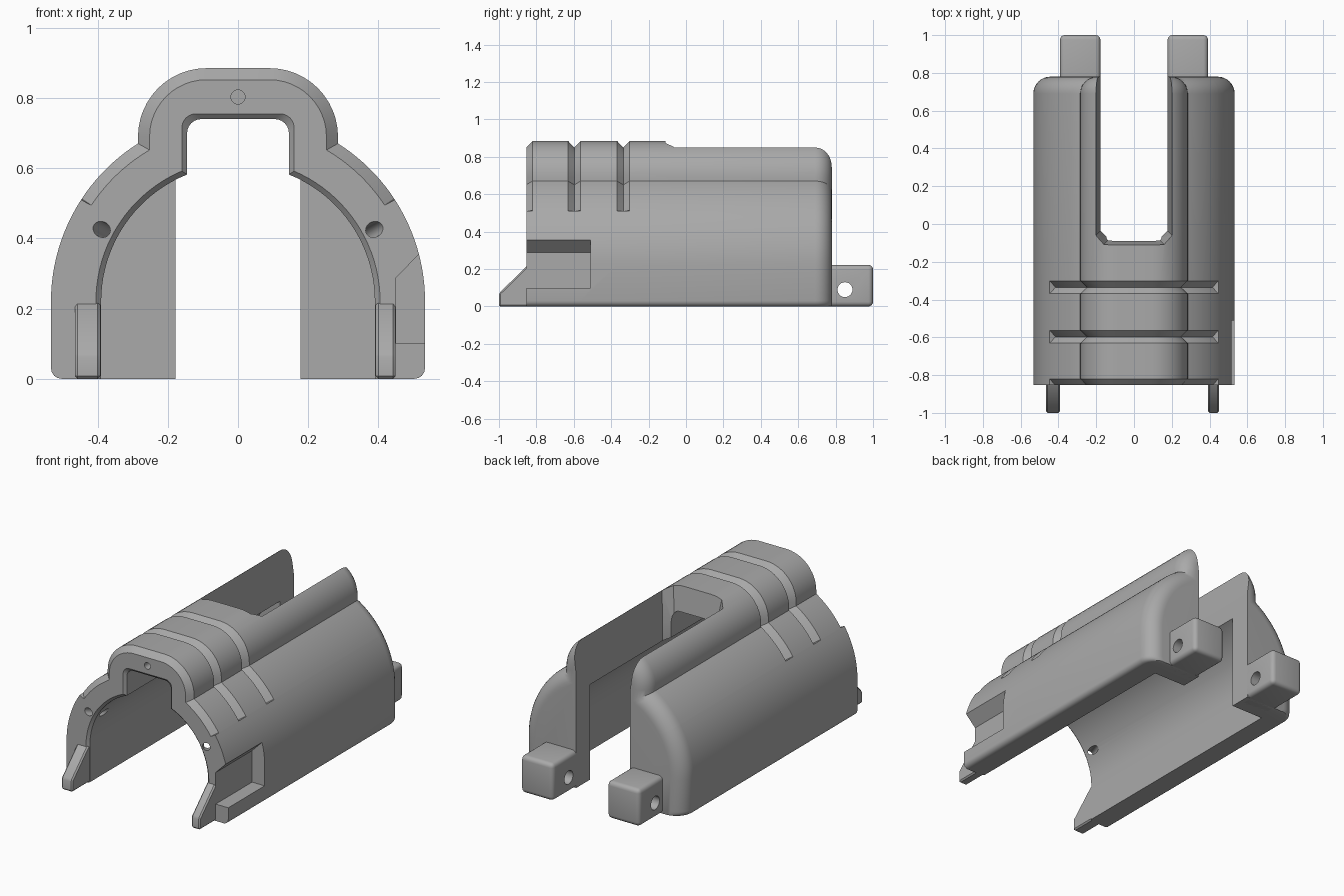
import bpy, bmesh
from math import sin, cos, pi, sqrt, asin, acos
from mathutils import Vector

if "Cube" in bpy.data.objects:
    bpy.data.objects.remove(bpy.data.objects["Cube"])

grey = bpy.data.materials.new("grey plastic")
grey.use_nodes = True
GREY = (0.4, 0.4, 0.4, 1)
grey.diffuse_color = GREY
grey.node_tree.nodes["Principled BSDF"].inputs["Base Color"].default_value = GREY

AXIS_Z = 0.22  # height of the barrel axis


def arc(cx, cz, r, a0, a1, n):
    steps = [a0 + (a1 - a0) * i / n for i in range(n + 1)]
    return [(cx + r * cos(a), cz + r * sin(a)) for a in steps]


def mirrored(half):
    return half + [(-x, z) for x, z in reversed(half)]


def loft(name, rings):
    """Solid through a list of equal-length closed rings of 3D points."""
    bm = bmesh.new()
    rows = [[bm.verts.new(p) for p in ring] for ring in rings]
    n = len(rows[0])
    for a, b in zip(rows, rows[1:]):
        for i in range(n):
            j = (i + 1) % n
            bm.faces.new((a[i], a[j], b[j], b[i]))
    bm.faces.new(rows[0])
    bm.faces.new(rows[-1])
    bmesh.ops.recalc_face_normals(bm, faces=bm.faces)
    return finish(name, bm)


def finish(name, bm):
    mesh = bpy.data.meshes.new(name)
    bm.to_mesh(mesh)
    bm.free()
    mesh.materials.append(grey)
    ob = bpy.data.objects.new(name, mesh)
    bpy.context.collection.objects.link(ob)
    return ob


def rod(name, start, end, r):
    """Round cutter between two points."""
    start, end = Vector(start), Vector(end)
    bm = bmesh.new()
    bmesh.ops.create_cone(bm, cap_ends=True, segments=24, radius1=r, radius2=r,
                          depth=(end - start).length)
    turn = (end - start).to_track_quat('Z', 'Y').to_matrix()
    bmesh.ops.rotate(bm, matrix=turn, verts=bm.verts)
    bmesh.ops.translate(bm, vec=(start + end) / 2, verts=bm.verts)
    return finish(name, bm)


def apply_modifiers(ob):
    bpy.context.view_layer.update()
    shape = ob.evaluated_get(bpy.context.evaluated_depsgraph_get())
    mesh = bpy.data.meshes.new_from_object(shape)
    ob.modifiers.clear()
    ob.data = mesh


def cut(ob, cutters):
    for c in cutters:
        mod = ob.modifiers.new(c.name, 'BOOLEAN')
        mod.operation = 'DIFFERENCE'
        mod.solver = 'EXACT'
        mod.object = c
    apply_modifiers(ob)
    for c in cutters:
        bpy.data.objects.remove(c)


def bevel(ob, width, segments):
    mod = ob.modifiers.new("rounding", 'BEVEL')
    mod.width, mod.segments = width, segments
    apply_modifiers(ob)


def smooth(ob):
    bpy.ops.object.select_all(action='DESELECT')
    ob.select_set(True)
    bpy.context.view_layer.objects.active = ob
    bpy.ops.object.shade_smooth_by_angle(angle=0.5)


def shell_ring(y, inset, groove):
    """Outer section: straight sides, barrel arc and hump; groove affects the upper part."""
    side, d = 0.533 - inset, inset + groove
    r, w = 0.533 - d, 0.285 - d
    mid = asin(0.29 / 0.533)
    half = arc(side - 0.03, 0.03, 0.03, -pi / 2, 0, 4)
    half += arc(0, AXIS_Z, side, 0, mid, 12)
    half += arc(0, AXIS_Z, r, mid + 0.006, acos(w / r), 10)
    half += arc(0.09, 0.69, 0.195 - d, 0, pi / 2, 12)
    return [(x, y, z) for x, z in mirrored(half)]


def cavity_ring(y, grow):
    """Inner section: barrel arc with a square channel above it."""
    r, w = 0.39 + grow, 0.145 + grow
    half = [(r, -0.2)] + arc(0, AXIS_Z, r, 0, acos(w / r), 20)
    half += arc(w - 0.04, 0.70 + grow, 0.04, 0, pi / 2, 6)
    return [(x, y, z) for x, z in mirrored(half)]


def slot_ring(z, w, front):
    """Plan of the rear slot with clipped front corners."""
    return [(x, y, z) for x, y in mirrored([(w, 1.2), (w, front + 0.045), (w - 0.045, front)])]


# Main shell: front chamfer, two V grooves, rounded back
sections = [(-0.853, 0, 0.033), (-0.82, 0, 0)]
for y in (-0.597, -0.335):
    sections += [(y - 0.034, 0, 0), (y, 0, 0.035), (y + 0.034, 0, 0)]
R = 0.09
sections += [(0.78 - R + R * sin(a), R * (1 - cos(a)), 0)
             for a in [pi / 2 * i / 8 for i in range(9)]]
shell = loft("shell", [shell_ring(*s) for s in sections])

# Openings in the shell
cutters = [
    loft("cavity cutter", [cavity_ring(-0.883, 0.045), cavity_ring(-0.838, 0), cavity_ring(0.65, 0)]),
    loft("slot cutter", [slot_ring(-0.1, 0.178, -0.08), slot_ring(0.68, 0.178, -0.08),
                         slot_ring(0.9, 0.208, -0.113)]),
    loft("recess cutter", [[(x, y, z) for x, z in ((0.45, 0.1), (0.7, 0.1), (0.7, 0.54), (0.45, 0.288))]
                           for y in (-0.95, -0.51)]),
    rod("top hole cutter", (0, -0.9, 0.803), (0, -0.7, 0.803), 0.02),
]
for s in (-1, 1):
    cutters.append(rod("side hole cutter", (s * 0.409, -0.893, 0.437), (s * 0.30, -0.68, 0.377), 0.022))
cut(shell, cutters)
smooth(shell)

for s, label in ((1, "left"), (-1, "right")):
    # Rear mounting tab with a cross hole
    tab = loft(label + " rear tab", [[(s * x, y, z) for x, z in ((0.178, 0), (0.392, 0), (0.392, 0.222), (0.178, 0.222))]
                                     for y in (0.68, 1.0)])
    bevel(tab, 0.025, 4)
    cut(tab, [rod("tab hole cutter", (s * 0.1, 0.85, 0.09), (s * 0.5, 0.85, 0.09), 0.04)])
    smooth(tab)
    # Front locating prong with a sloped top
    side = ((-0.8, 0), (-1.0, 0), (-1.0, 0.07), (-0.85, 0.218), (-0.8, 0.218))
    prong = loft(label + " front prong", [[(s * x, y, z) for y, z in side]
                                          for x in (0.392, 0.449 if s > 0 else 0.465)])
    bevel(prong, 0.008, 1)
    smooth(prong)
